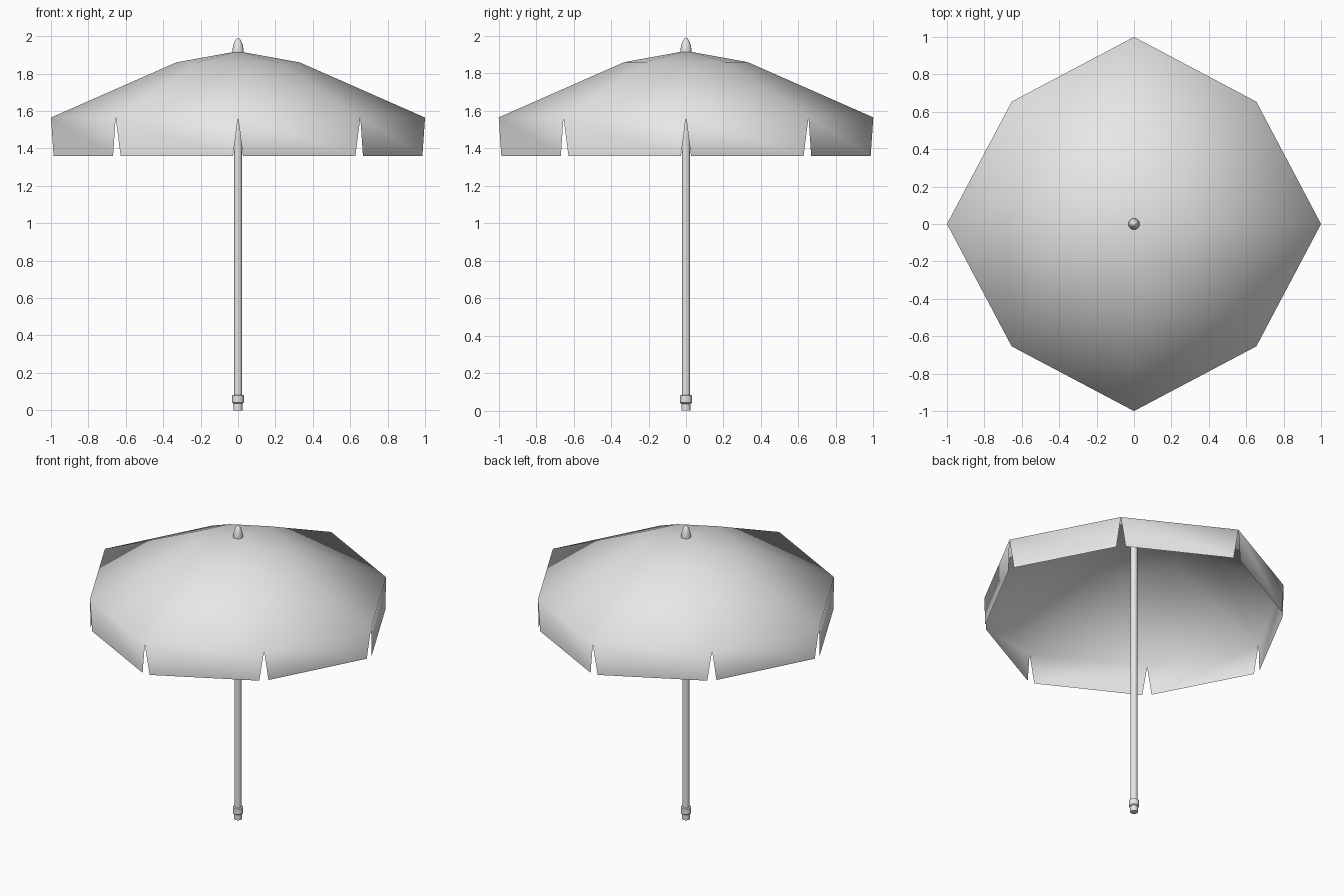
import bpy
import bmesh
from math import cos, sin, pi
from mathutils import Vector

cube = bpy.data.objects.get("Cube")
if cube:
    bpy.data.objects.remove(cube)

GREY = (0.8, 0.8, 0.8, 1.0)
grey = bpy.data.materials.new("light_grey")
grey.use_nodes = True
grey.diffuse_color = GREY
grey.node_tree.nodes["Principled BSDF"].inputs["Base Color"].default_value = GREY


def finish(bm, name):
    """Turn a bmesh into a named object with the grey material."""
    mesh = bpy.data.meshes.new(name)
    bm.to_mesh(mesh)
    bm.free()
    mesh.materials.append(grey)
    obj = bpy.data.objects.new(name, mesh)
    bpy.context.collection.objects.link(obj)
    return obj


def smooth(obj, angle):
    bpy.ops.object.select_all(action="DESELECT")
    obj.select_set(True)
    bpy.context.view_layer.objects.active = obj
    bpy.ops.object.shade_smooth_by_angle(angle=angle)


def lathe(name, profile, sides=16):
    """Spin a closed (radius, height) profile around the pole axis."""
    bm = bmesh.new()
    rings = [[bm.verts.new((r * cos(2 * pi * i / sides), r * sin(2 * pi * i / sides), z))
              for i in range(sides)] for r, z in profile]
    for low, high in zip(rings, rings[1:]):
        for i in range(sides):
            j = (i + 1) % sides
            bm.faces.new((low[i], low[j], high[j], high[i]))
    bm.faces.new(rings[0][::-1])
    bm.faces.new(rings[-1])
    smooth(finish(bm, name), 0.7)


# Canopy: eight panels, with a hanging flap under each, notched at the corners
RIM_Z, HEM_Z, RING_Z, PEAK_Z = 1.565, 1.36, 1.86, 1.92
NOTCH = 0.03


def corner(i, scale, z):
    r = scale * (1.0 if i % 2 == 0 else 0.925)
    return Vector((r * cos(i * pi / 4), r * sin(i * pi / 4), z))


bm = bmesh.new()
peak = bm.verts.new((0, 0, PEAK_Z))
ring = [bm.verts.new(corner(i, 0.33, RING_Z)) for i in range(8)]
rim = [bm.verts.new(corner(i, 1.0, RIM_Z)) for i in range(8)]
for i in range(8):
    j = (i + 1) % 8
    bm.faces.new((peak, ring[i], ring[j]))
    bm.faces.new((ring[i], rim[i], rim[j], ring[j]))
    a, b = corner(i, 1.0, HEM_Z), corner(j, 1.0, HEM_Z)
    step = (b - a).normalized() * NOTCH
    hem_a, hem_b = bm.verts.new(a + step), bm.verts.new(b - step)
    bm.faces.new((rim[i], hem_a, hem_b, rim[j]))
smooth(finish(bm, "canopy"), pi)

# Pole, foot and finial
lathe("pole", [(0.022, 0.06), (0.022, 1.9)])
lathe("foot", [(0.024, 0), (0.024, 0.036), (0.032, 0.042), (0.032, 0.08), (0.022, 0.083)])
lathe("finial", [(0.030, 1.908), (0.030, 1.925), (0.025, 1.955), (0.016, 1.977),
                 (0.007, 1.988), (0.002, 1.991)])
